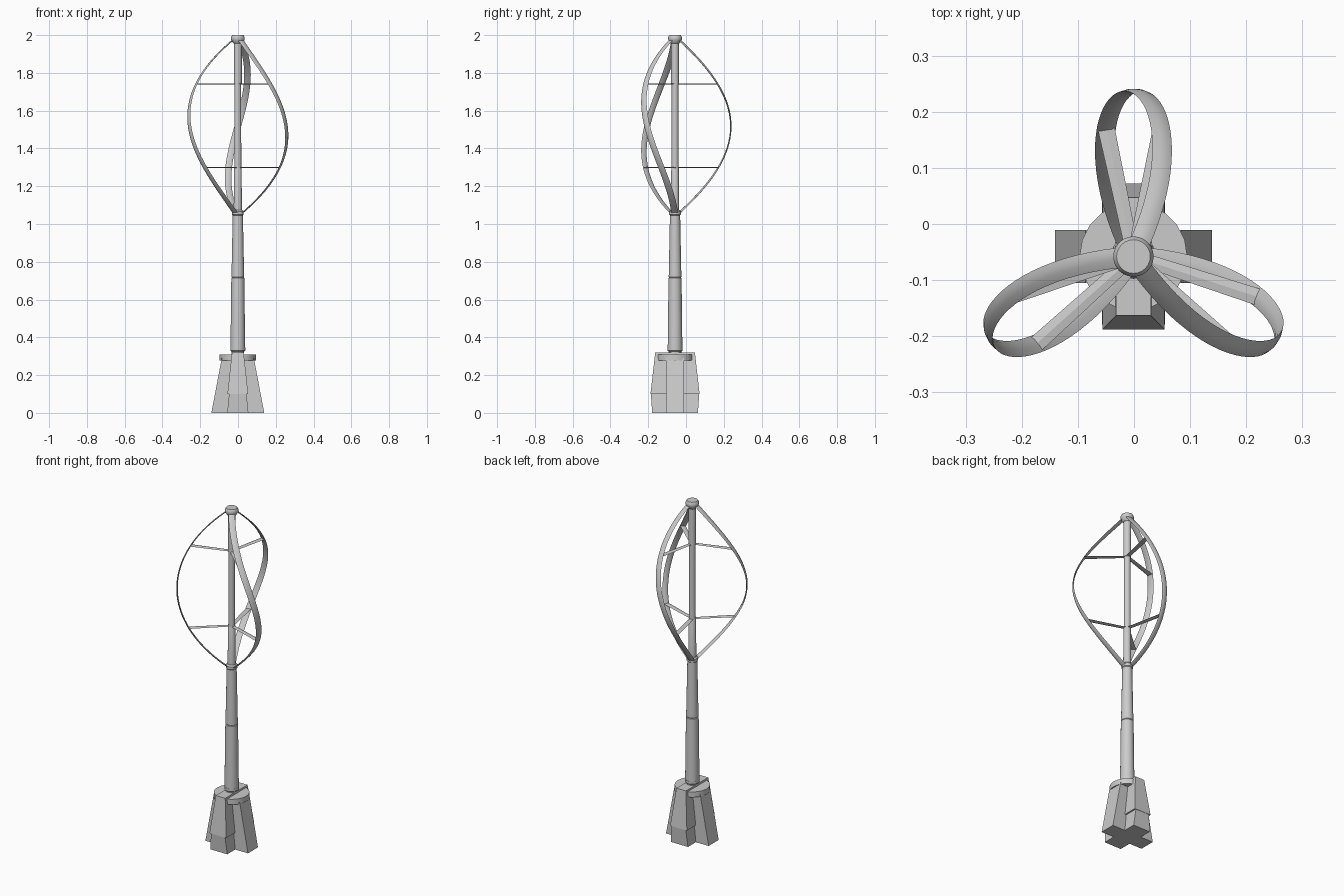
import bpy, bmesh
from math import sin, cos, pi, radians

if "Cube" in bpy.data.objects:
    bpy.data.objects.remove(bpy.data.objects["Cube"])

AX, AY = -0.001, -0.058          # axis of the turbine
Z0, Z1 = 1.06, 1.975             # rotor bottom and top
TWIST = 25                       # degrees either side of mid height


def make(name, verts, faces, smooth=True):
    me = bpy.data.meshes.new(name)
    me.from_pydata(verts, [], faces)
    bm = bmesh.new()
    bm.from_mesh(me)
    bmesh.ops.recalc_face_normals(bm, faces=bm.faces)
    bm.to_mesh(me)
    bm.free()
    ob = bpy.data.objects.new(name, me)
    bpy.context.collection.objects.link(ob)
    ob.location = (AX, AY, 0)
    if smooth:
        bpy.ops.object.select_all(action='DESELECT')
        ob.select_set(True)
        bpy.context.view_layer.objects.active = ob
        bpy.ops.object.shade_smooth_by_angle(angle=radians(35))
    return ob


def loft(name, rings, smooth=True):
    """Skin equal-length rings of points and cap both ends."""
    n = len(rings[0])
    verts = [p for r in rings for p in r]
    faces = [(k * n + i, k * n + (i + 1) % n, (k + 1) * n + (i + 1) % n, (k + 1) * n + i)
             for k in range(len(rings) - 1) for i in range(n)]
    faces += [tuple(range(n)), tuple(range(len(verts) - n, len(verts)))]
    return make(name, verts, faces, smooth)


def turned(name, profile, n=24):
    """Lathe (radius, z) pairs about the axis."""
    return loft(name, [[(r * cos(2 * pi * i / n), r * sin(2 * pi * i / n), z)
                        for i in range(n)] for r, z in profile])


def block(name, rows):
    """Rectangular sections: (half x, half y, z)."""
    return loft(name, [[(-a, -b, z), (a, -b, z), (a, b, z), (-a, b, z)]
                       for a, b, z in rows], False)


def bow(t):
    """Radius of the bowed blade and its slope at t."""
    return 0.025 + 0.27 * 4 * t * (1 - t), 0.27 * 4 * (1 - 2 * t)


def blade_at(t):
    """Radius, twist angle and height along a blade."""
    return bow(t)[0], radians(TWIST * (1 - 2 * t)), Z0 + (Z1 - Z0) * t


def polar(r, a, side, z):
    """Point at radius r on azimuth a, shifted sideways along the tangent."""
    return (r * cos(a) - side * sin(a), r * sin(a) + side * cos(a), z)


# Cross-shaped foot, front and back arms with a small ledge
block("foot_side_arms", [(0.14, 0.047, 0), (0.085, 0.047, 0.29)])
block("foot_front_back_lower", [(0.056, 0.121, 0), (0.046, 0.128, 0.1)])
block("foot_front_back_upper", [(0.055, 0.13, 0.1), (0.031, 0.105, 0.32)])
turned("foot_disc", [(0.096, 0.278), (0.096, 0.31)], 20)

# Tapered mast in stages
turned("mast_collar", [(0.034, 0.30), (0.034, 0.325), (0.04, 0.33), (0.04, 0.345)])
turned("lower_mast", [(0.039, 0.33), (0.0345, 0.714), (0.03, 0.717)])
turned("middle_mast", [(0.03, 0.716), (0.0335, 0.72), (0.027, 1.05)])
turned("rotor_shaft_lower", [(0.022, 1.05), (0.02, 1.295), (0.018, 1.30)])
turned("rotor_shaft_middle", [(0.0185, 1.298), (0.0175, 1.74)])
turned("rotor_shaft_upper", [(0.021, 1.738), (0.021, 1.955)])

# Hubs holding the blade ends
turned("lower_hub", [(0.026, 1.045), (0.031, 1.05), (0.031, 1.066), (0.025, 1.074)])
turned("top_hub", [(0.022, 1.955), (0.028, 1.962), (0.036, 1.976),
                   (0.036, 1.99), (0.03, 2.0)])

# Three twisted blades with two struts each
STEPS = 40
for k in range(3):
    base = pi / 2 + k * 2 * pi / 3
    rings = []
    for s in range(STEPS + 1):
        t = s / STEPS
        r, a, z = blade_at(t)
        # in-plane normal of the bowed curve
        dr, dz = bow(t)[1], Z1 - Z0
        ln = (dr * dr + dz * dz) ** 0.5
        nr, nz = dz / ln, -dr / ln
        ring = []
        for side, off in ((-0.018, 0), (-0.009, 0.0035), (0.004, 0.004), (0.018, 0),
                          (0.004, -0.003), (-0.009, -0.003)):
            ring.append(polar(r + off * nr, base + a, side, z + off * nz))
        rings.append(ring)
    loft(f"blade_{k + 1}", rings)

    for label, zs in (("lower", 1.298), ("upper", 1.742)):
        r, a, z = blade_at((zs - Z0) / (Z1 - Z0))
        loft(f"{label}_strut_{k + 1}",
             [[polar(rr, base + a, sd, z + h)
               for sd, h in ((-w, 0), (0, -0.0025), (w, 0), (0, 0.0025))]
              for rr, w in ((0.01, 0.012), (r, 0.015))], False)
